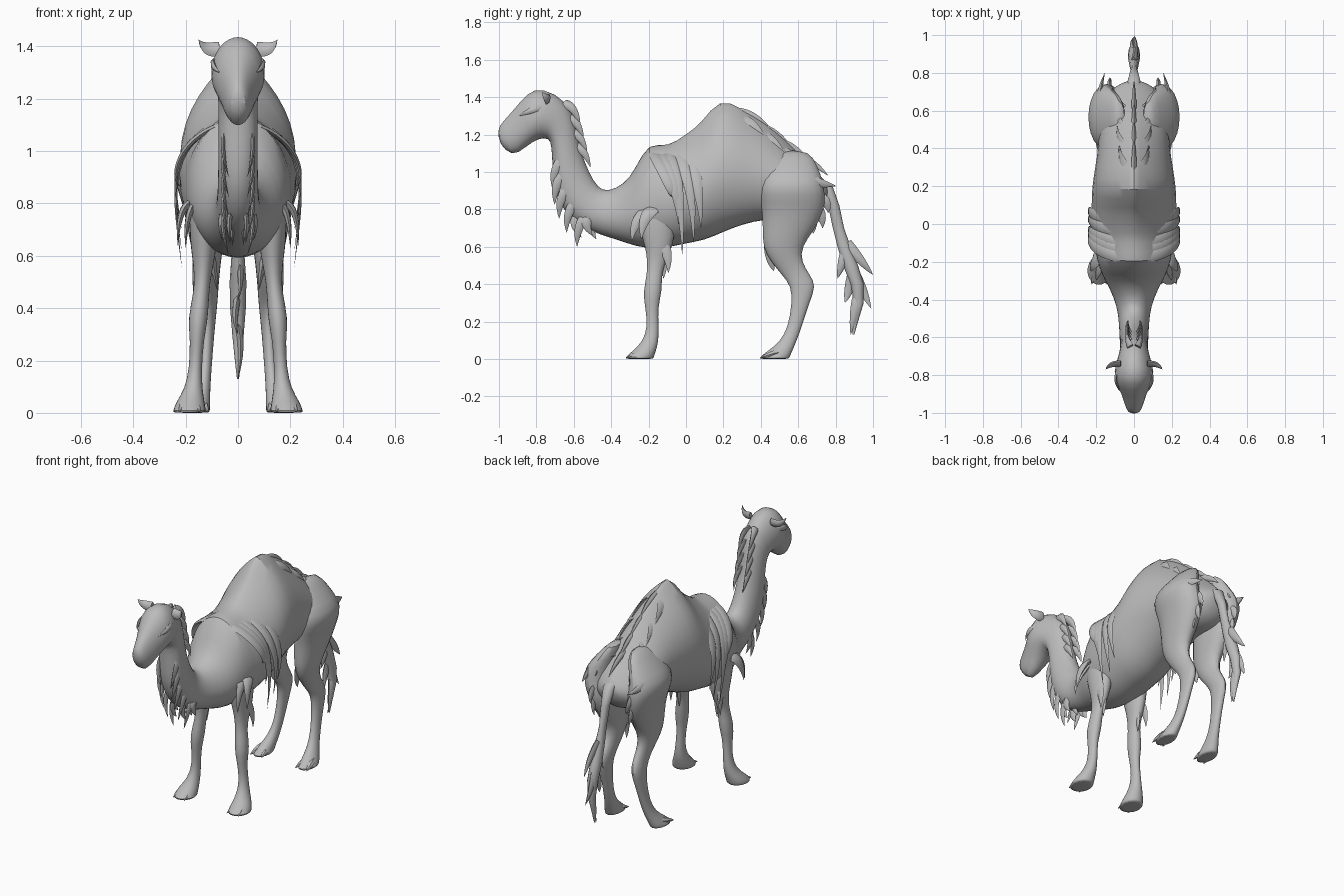
import bpy
import math
from mathutils import Vector

old = bpy.data.objects.get("Cube")
if old:
    bpy.data.objects.remove(old, do_unlink=True)

grey = bpy.data.materials.new("plain grey")
grey.use_nodes = True
colour = (0.5, 0.5, 0.5, 1)
grey.diffuse_color = colour
grey.node_tree.nodes["Principled BSDF"].inputs["Base Color"].default_value = colour


def skin(name, rings, angle=50, subdivide=0):
    """Join equal rings of points into one closed surface."""
    n = len(rings[0])
    verts = [p for ring in rings for p in ring]
    faces = []
    for r in range(len(rings) - 1):
        for i in range(n):
            j = (i + 1) % n
            faces.append((r * n + i, r * n + j, r * n + n + j, r * n + n + i))
    faces.append(tuple(reversed(range(n))))
    faces.append(tuple(range(len(verts) - n, len(verts))))
    mesh = bpy.data.meshes.new(name)
    mesh.from_pydata(verts, [], faces)
    mesh.materials.append(grey)
    obj = bpy.data.objects.new(name, mesh)
    bpy.context.collection.objects.link(obj)
    bpy.ops.object.select_all(action='DESELECT')
    obj.select_set(True)
    bpy.context.view_layer.objects.active = obj
    bpy.ops.object.mode_set(mode='EDIT')
    bpy.ops.mesh.select_all(action='SELECT')
    bpy.ops.mesh.normals_make_consistent(inside=False)
    bpy.ops.object.mode_set(mode='OBJECT')
    bpy.ops.object.shade_smooth_by_angle(angle=math.radians(angle))
    if subdivide:
        mod = obj.modifiers.new("Subdivision", 'SUBSURF')
        mod.levels = mod.render_levels = subdivide


def body_ring(ty, tz, by, bz, w, n=20):
    """Cross-section between a point on the back and one on the underside."""
    top, low = Vector((0, ty, tz)), Vector((0, by, bz))
    ridge = min(1.9, max(1, 1.5 + ty * 2.5))     # the hump narrows to a ridge
    mid = low.lerp(top, 0.45)
    ring = []
    for i in range(n):
        a = 2 * math.pi * i / n
        c, s = math.cos(a), math.sin(a)
        p = mid.lerp(top if s > 0 else low, abs(s))
        p.x = math.copysign(w * abs(c) ** (ridge if s > 0 else 1), c)
        ring.append(p)
    return ring


def leg_ring(z, front, back, inner, outer, side=1, n=12):
    ring = []
    for i in range(n):
        a = 2 * math.pi * i / n
        ring.append(Vector((side * ((inner + outer) / 2 + (outer - inner) / 2 * math.cos(a)),
                            (front + back) / 2 + (back - front) / 2 * math.sin(a), z)))
    return ring


def lock(name, points, width, depth, wide=(0, 1, 0), n=6):
    """Flat tapering strand of hair along a smoothed path."""
    pts = [Vector(p) for p in points]
    steps = 4 * (len(pts) - 1)
    path = []
    for k in range(steps + 1):           # Bezier through the control hull
        t, hull = k / steps, pts
        while len(hull) > 1:
            hull = [a.lerp(b, t) for a, b in zip(hull, hull[1:])]
        path.append(hull[0])
    rings = []
    for k, p in enumerate(path):
        tangent = (path[min(k + 1, steps)] - path[max(k - 1, 0)]).normalized()
        u = Vector(wide)
        u = (u - tangent * u.dot(tangent)).normalized()
        v = tangent.cross(u)
        t = k / steps
        size = max(0.02, (1 - t) ** 0.9 * (0.8 + 0.9 * t))
        rings.append([p + u * width * size * math.cos(2 * math.pi * i / n)
                      + v * depth * size * math.sin(2 * math.pi * i / n) for i in range(n)])
    skin(name, rings)


def mirrored(name, points, *rest):
    for side, label in ((1, "left"), (-1, "right")):
        lock(label + "_" + name, [(side * x, y, z) for x, y, z in points], *rest)


# Head, neck, trunk and hump as one skin: back point, underside point, half width
sections = [
    (-1.005, 1.23, -1.005, 1.16, .03), (-.985, 1.265, -.93, 1.075, .05),
    (-.91, 1.345, -.86, 1.13, .07), (-.85, 1.425, -.79, 1.18, .11),
    (-.77, 1.455, -.73, 1.18, .1), (-.63, 1.38, -.72, 1.14, .077),
    (-.585, 1.25, -.715, 1.05, .075), (-.565, 1.12, -.71, .93, .075),
    (-.52, 1.0, -.68, .82, .077), (-.47, .915, -.58, .71, .08),
    (-.42, .895, -.45, .66, .09), (-.33, .935, -.35, .63, .13),
    (-.27, 1.02, -.27, .6, .172), (-.2, 1.17, -.18, .585, .2),
    (-.1, 1.13, -.08, .595, .215), (.01, 1.215, 0, .615, .225),
    (.08, 1.26, .1, .63, .23), (.18, 1.41, .2, .675, .228),
    (.3, 1.34, .3, .715, .21), (.42, 1.27, .42, .745, .19),
    (.55, 1.16, .55, .74, .19), (.66, 1.04, .65, .74, .17),
    (.74, .96, .72, .79, .11), (.77, .92, .75, .85, .03)]
skin("body", [body_ring(*s) for s in sections], 60, 1)

# Legs: height, front, back, inner, outer
fore = [(.86, -.27, -.07, .08, .185), (.7, -.255, -.05, .07, .19), (.6, -.22, -.07, .085, .178),
        (.53, -.21, -.1, .1, .168), (.46, -.208, -.13, .11, .17), (.36, -.232, -.125, .112, .194),
        (.28, -.22, -.15, .13, .183), (.17, -.205, -.145, .138, .187), (.09, -.235, -.145, .135, .205),
        (.04, -.29, -.16, .125, .24), (.004, -.335, -.17, .12, .252), (0, -.32, -.175, .125, .248)]
hind = [(1.12, .48, .66, .04, .1), (1.03, .42, .71, .05, .18), (.95, .39, .74, .06, .25),
        (.88, .385, .75, .06, .245),
        (.8, .4, .75, .04, .215), (.7, .405, .7, .045, .195), (.6, .405, .62, .06, .175),
        (.52, .45, .62, .07, .155), (.45, .51, .665, .075, .14), (.39, .56, .7, .08, .148),
        (.3, .565, .66, .09, .145), (.17, .545, .62, .1, .15), (.09, .5, .59, .105, .165),
        (.04, .43, .57, .105, .19), (.004, .385, .555, .105, .205), (0, .395, .55, .11, .2)]
for side, label in ((1, "left"), (-1, "right")):
    for part, rows in (("front_leg", fore), ("hind_leg", hind)):
        skin(label + "_" + part, [leg_ring(*row, side) for row in rows], 50, 1)
for part, x, y in (("front_toe", .185, -.22), ("hind_toe", .155, .495)):
    for which, dx in (("inner", -.03), ("outer", .03)):
        mirrored(which + "_" + part, [(x + dx / 2, y, .035), (x + dx, y - .05, .025),
                                      (x + dx * 1.3, y - .1, .005)], .026, .022, (1, 0, 0))

# Ears and brows
mirrored("ear", [(.07, -.74, 1.39), (.13, -.735, 1.38), (.15, -.77, 1.425)], .036, .018, (0, .3, 1))
mirrored("brow", [(.08, -.77, 1.34), (.115, -.83, 1.335), (.07, -.89, 1.3)], .025, .014, (0, 0, 1))

# Mane behind the neck and beard down the throat
for i in range(4):
    z = 1.37 - .075 * i
    y = -.65 + .018 * i
    mirrored(f"mane_lock_{i}", [(.02, y, z), (.045, y + .055, z - .02), (.03, y + .085, z - .12)], .03, .016)
for i in range(5):
    z = 1.06 - .075 * i
    y = -.67 + .008 * i * i
    mirrored(f"beard_lock_{i}", [(.055, y, z), (.065, y - .045, z - .06), (.035, y - .04, z - .16)],
             .032, .012)
for i, (x, y, tip) in enumerate(((.03, -.58, .65), (.06, -.52, .66), (.02, -.5, .64))):
    mirrored(f"chest_lock_{i}", [(x, y, .76), (x * 1.2, y - .03, .72), (x, y + .02, tip)], .035, .014)

# Shaggy mantle sweeping back and down over the shoulders
mantle = ((-.17, -.07, .87), (-.13, -.04, .72), (-.09, -.02, .56), (-.03, .04, .62), (.03, .08, .7))
for i, (start, y, end) in enumerate(mantle):
    mirrored(f"mantle_lock_{i}", [(.02, start, 1.11 + .3 * max(0, start + .1)), (.15, start, 1.09),
                                  (.27, y - .03, 1.0), (.25, y, .85), (.215, y, end)], .046, .014)

# Elbow tufts
for i, (x, y, z) in enumerate(((.2, -.28, .63), (.23, -.23, .64), (.17, -.085, .46), (.13, -.11, .43))):
    mirrored(f"elbow_lock_{i}", [(x * .8, -.17, .8 if i < 2 else .66), (x, y, z + .14), (x, y - .01, z)],
             .045, .018)

# Tufts down the rear of the hump
for i in range(4):
    y = .26 + .1 * i
    z = 1.32 - .08 * i
    lock(f"hump_crest_lock_{i}", [(0, y, z), (0, y + .1, z), (0, y + .2, z - .1)], .03, .02, (0, 0, 1))
    mirrored(f"hump_lock_{i}", [(.03, y, z - .03), (.075 + .012 * i, y + .07, z - .04),
                                (.08 + .012 * i, y + .17, z - .14)], .05, .014)

# Pointed hip and rump tufts
mirrored("hip_flap", [(.12, .44, .99), (.23, .58, .96), (.155, .8, .925)], .075, .04, (0, 0, 1))
for i, (y, z) in enumerate(((.69, .67), (.74, .7), (.77, .78))):
    mirrored(f"thigh_lock_{i}", [(.12, .62, .86), (.14, y, z + .1), (.12, y - .01, z)], .05, .02)
mirrored("knee_lock", [(.11, .46, .66), (.09, .44, .55), (.08, .47, .47)], .045, .02)

# Tail with a ragged brush: height, front, back, half width
tail = [(.97, .66, .7, .02), (.92, .72, .785, .035), (.82, .76, .82, .025), (.7, .785, .845, .018),
        (.6, .81, .88, .025), (.5, .84, .92, .032), (.4, .88, .95, .03),
        (.3, .9, .95, .022), (.2, .885, .92, .012), (.13, .89, .9, .004)]
skin("tail", [leg_ring(z, front, back, -w, w) for z, front, back, w in tail])
for i, (y, z, tip_y, tip_z) in enumerate(((.86, .62, 1.0, .45), (.9, .46, .99, .27), (.86, .6, .81, .43),
                                          (.89, .45, .85, .3), (.92, .34, .88, .13))):
    lock(f"tail_lock_{i}", [(0, y, z), (.02 * (-1) ** i, (y + tip_y) / 2, z - .09), (0, tip_y, tip_z)],
         .035, .018)
